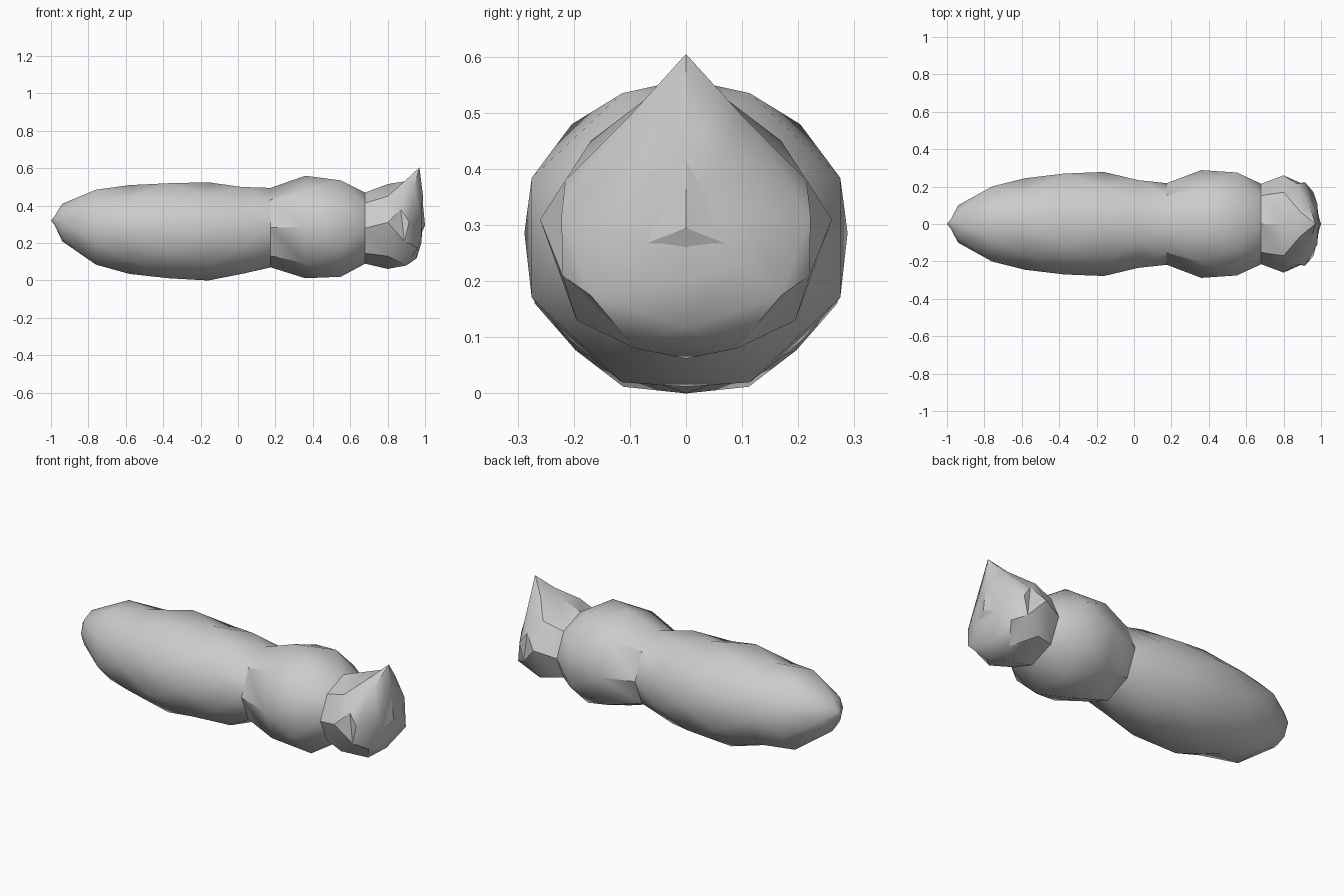
import bpy, bmesh, math

if "Cube" in bpy.data.objects:
    bpy.data.objects.remove(bpy.data.objects["Cube"], do_unlink=True)

SIDES = 8
grey = bpy.data.materials.new("plain_grey")
grey.use_nodes = True
grey.diffuse_color = (0.6, 0.6, 0.6, 1)
grey.node_tree.nodes["Principled BSDF"].inputs["Base Color"].default_value = (0.6, 0.6, 0.6, 1)


def finish(bm, name, angle):
    bmesh.ops.recalc_face_normals(bm, faces=bm.faces)
    mesh = bpy.data.meshes.new(name)
    bm.to_mesh(mesh)
    bm.free()
    mesh.materials.append(grey)
    obj = bpy.data.objects.new(name, mesh)
    bpy.context.collection.objects.link(obj)
    bpy.ops.object.select_all(action='DESELECT')
    obj.select_set(True)
    bpy.context.view_layer.objects.active = obj
    bpy.ops.object.shade_smooth_by_angle(angle=math.radians(angle))
    return obj


def round_ring(x, bottom, top, width, phase):
    """Octagon across the body; phase 1 is turned by half a side."""
    grow = 1 / math.cos(math.pi / SIDES) if phase else 1
    mid, tall = (top + bottom) / 2, (top - bottom) / 2
    angles = [(i + phase / 2) * math.tau / SIDES for i in range(SIDES)]
    return [(x, grow * width * math.sin(a), mid - grow * tall * math.cos(a)) for a in angles], phase


def mirrored_ring(half, phase):
    """Half outline from bottom to top, completed across y = 0."""
    other = [(x, -y, z) for x, y, z in reversed(half) if y > 0]
    return half + other, phase


def loft(bm, rings, start=None, end=None):
    loops = [([bm.verts.new(c) for c in pts], ph) for pts, ph in rings]
    for (a, pa), (b, pb) in zip(loops, loops[1:]):
        for i in range(SIDES):
            j = (i + 1) % SIDES
            if pa == pb:
                bm.faces.new((a[i], a[j], b[j], b[i]))
            elif pb:
                bm.faces.new((a[i], a[j], b[i]))
                bm.faces.new((a[j], b[j], b[i]))
            else:
                bm.faces.new((a[i], a[j], b[j]))
                bm.faces.new((a[i], b[j], b[i]))
    for tip, loop in ((start, loops[0][0]), (end, loops[-1][0])):
        if tip:
            v = bm.verts.new(tip)
            for i in range(SIDES):
                bm.faces.new((loop[i], loop[(i + 1) % SIDES], v))


# Long body with a waist, a rounded chest and a puckered tail
body_rings = [
    round_ring(-0.98, 0.295, 0.345, 0.025, 1),
    round_ring(-0.94, 0.21, 0.41, 0.10, 0),
    round_ring(-0.76, 0.085, 0.485, 0.20, 1),
    round_ring(-0.58, 0.035, 0.51, 0.245, 0),
    round_ring(-0.37, 0.012, 0.52, 0.27, 1),
    round_ring(-0.16, 0.0, 0.525, 0.278, 0),
    round_ring(0.02, 0.035, 0.50, 0.235, 1),
    round_ring(0.175, 0.07, 0.495, 0.218, 0),
    round_ring(0.36, 0.012, 0.56, 0.288, 0),
    round_ring(0.55, 0.02, 0.535, 0.275, 1),
    round_ring(0.68, 0.09, 0.47, 0.215, 0),
]
bm = bmesh.new()
loft(bm, body_rings, start=(-1.0, 0, 0.32), end=(0.68, 0, 0.28))
finish(bm, "body", 35)

# Head with a pointed crest and a teardrop face
head_rings = [
    round_ring(0.68, 0.09, 0.47, 0.215, 0),
    mirrored_ring([(0.80, 0, 0.062), (0.80, 0.195, 0.13), (0.80, 0.26, 0.31),
                   (0.80, 0.17, 0.45), (0.80, 0, 0.515)], 0),
    mirrored_ring([(0.90, 0.09, 0.08), (0.89, 0.22, 0.21),
                   (0.87, 0.215, 0.38), (0.89, 0.065, 0.53)], 1),
    mirrored_ring([(0.955, 0, 0.118), (0.96, 0.17, 0.175), (0.915, 0.222, 0.315),
                   (0.94, 0.10, 0.495), (0.97, 0, 0.605)], 0),
    mirrored_ring([(0.98, 0, 0.20), (0.98, 0.09, 0.23), (0.98, 0.11, 0.32),
                   (0.98, 0.06, 0.41), (0.988, 0, 0.46)], 0),
]
bm = bmesh.new()
loft(bm, head_rings, start=(0.68, 0, 0.28), end=(0.988, 0, 0.31))
finish(bm, "head", 35)

# Nose ridge with low flared wings
bm = bmesh.new()
bridge = bm.verts.new((0.988, 0, 0.415))
tip = bm.verts.new((1.0, 0, 0.295))
base = bm.verts.new((0.982, 0, 0.255))
for side in (-1, 1):
    nostril = bm.verts.new((0.992, side * 0.025, 0.285))
    wing = bm.verts.new((0.978, side * 0.09, 0.26))
    bm.faces.new((bridge, tip, nostril))
    bm.faces.new((tip, base, nostril))
    bm.faces.new((nostril, base, wing))
    bm.faces.new((bridge, nostril, wing))
    bm.faces.new((bridge, wing, base))
finish(bm, "nose", 20)
